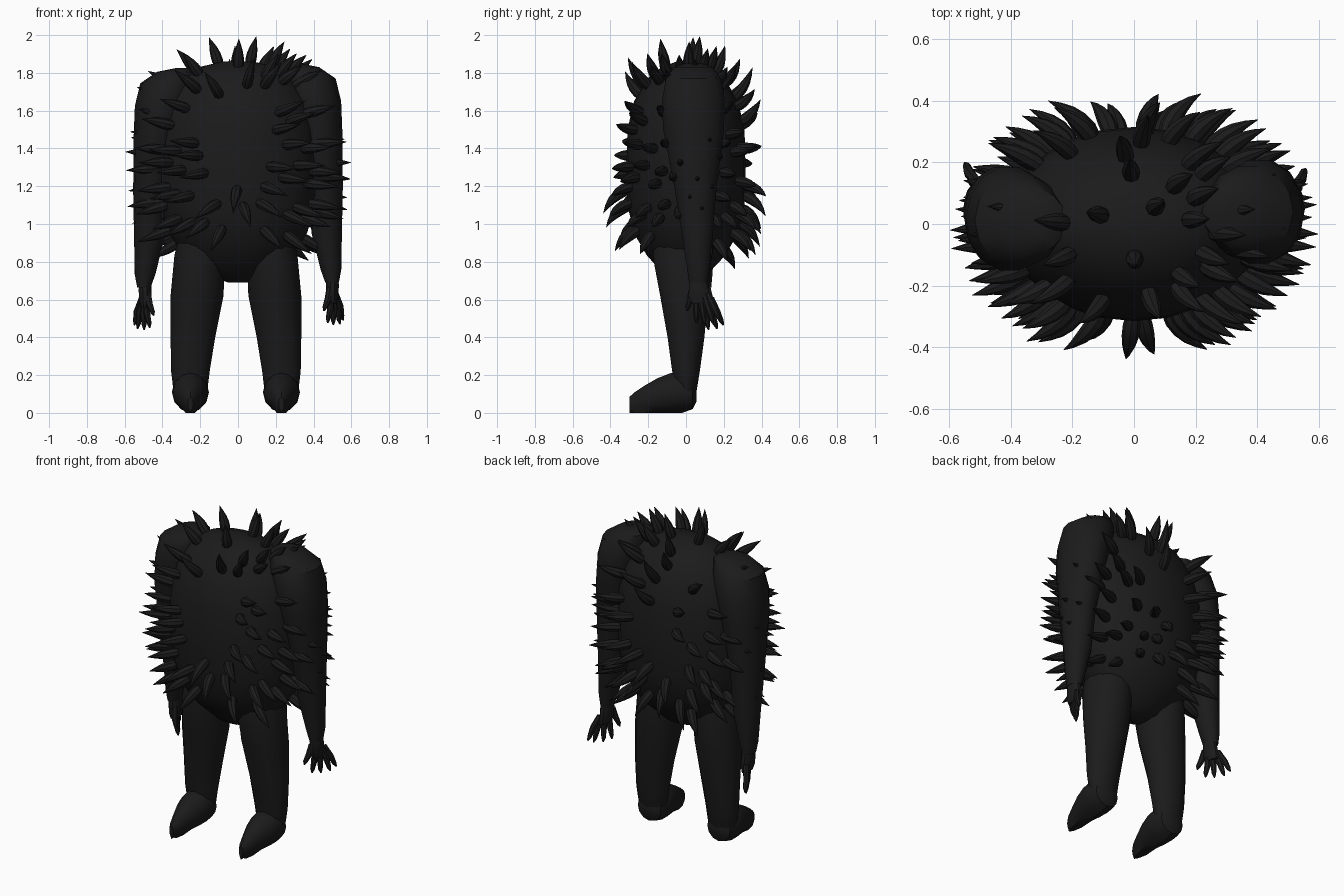
import bpy, bmesh, math, random
from mathutils import Vector
from mathutils.bvhtree import BVHTree

if "Cube" in bpy.data.objects:
    bpy.data.objects.remove(bpy.data.objects["Cube"])

random.seed(4)
mat = bpy.data.materials.new("dark_fur")
mat.diffuse_color = (0.011, 0.011, 0.011, 1)
mat.use_nodes = True
mat.node_tree.nodes["Principled BSDF"].inputs["Base Color"].default_value = mat.diffuse_color


def finish(bm, name):
    bmesh.ops.recalc_face_normals(bm, faces=bm.faces)
    me = bpy.data.meshes.new(name)
    bm.to_mesh(me)
    ob = bpy.data.objects.new(name, me)
    bpy.context.collection.objects.link(ob)
    me.materials.append(mat)
    bpy.context.view_layer.objects.active = ob
    ob.select_set(True)
    bpy.ops.object.shade_smooth_by_angle(angle=math.radians(35))
    ob.select_set(False)
    return ob


def tube(bm, rings, n):
    """Skin rings given as (centre, axis_u, axis_v) and cap both ends."""
    loops = []
    for c, u, v in rings:
        loops.append([bm.verts.new(c + u * math.cos(2 * math.pi * i / n) + v * math.sin(2 * math.pi * i / n))
                      for i in range(n)])
    for a, b in zip(loops, loops[1:]):
        for i in range(n):
            bm.faces.new((a[i], a[(i + 1) % n], b[(i + 1) % n], b[i]))
    bm.faces.new(loops[0][::-1])
    bm.faces.new(loops[-1])


def upright(bm, sections, n, side=1, shift=(0, 0, 0)):
    """Horizontal elliptical sections (z, cx, cy, rx, ry)."""
    tube(bm, [(Vector((side * cx, cy, z)) + Vector(shift), Vector((rx, 0, 0)), Vector((0, ry, 0)))
              for z, cx, cy, rx, ry in sections], n)


def path(bm, pts, radii, n):
    """Round tube along points."""
    rings = []
    for i, p in enumerate(pts):
        d = (pts[min(i + 1, len(pts) - 1)] - pts[max(i - 1, 0)]).normalized()
        u = d.orthogonal().normalized()
        if i:
            u = (prev - d * prev.dot(d)).normalized()
        prev = u
        rings.append((p, u * radii[i], d.cross(u) * radii[i]))
    tube(bm, rings, n)


# Egg-shaped body
bm = bmesh.new()
body = [(.69, .05, .04), (.72, .14, .10), (.83, .285, .205), (.95, .365, .275), (1.1, .41, .31),
        (1.3, .42, .315), (1.5, .41, .31), (1.65, .375, .275), (1.77, .30, .205),
        (1.83, .21, .13), (1.86, .08, .05)]
upright(bm, [(z, 0, 0, rx, ry) for z, rx, ry in body], 24)
bmesh.ops.recalc_face_normals(bm, faces=bm.faces)
tree = BVHTree.FromBMesh(bm)
finish(bm, "body")

# Curved spikes fanning away from the bare front and back patches
bm = bmesh.new()
mid = Vector((0, 0, 1.3))
count = 210
for k in range(count):
    y = 1 - 2 * (k + .5) / count
    a = k * math.pi * (3 - math.sqrt(5))
    r = math.sqrt(1 - y * y)
    d = Vector((.42 * r * math.cos(a), .315 * y, .56 * r * math.sin(a)))
    d += Vector((random.uniform(-.04, .04), 0, random.uniform(-.04, .04)))
    hit, nor, _, _ = tree.ray_cast(mid, d.normalized())
    drop, length = random.random(), random.uniform(.18, .205)
    if hit is None or hit.z < (.93 if hit.y < 0 else .84):
        continue
    if math.hypot(hit.x / .42, (hit.z - 1.36) / .55) < .3:
        continue
    if hit.z > 1.45 and drop < .45:
        continue
    if nor.dot(hit - mid) < 0:
        nor = -nor
    out = Vector((hit.x, 0, (hit.z - 1.36) * .4)).normalized()
    if hit.z > 1.74:
        length = .165
    p = hit - nor * .02
    pts = [p.copy()]
    for s in range(5):
        t = s / 4
        p = p + (nor * (1 - .4 * t) + out * (.35 + .75 * t)).normalized() * length / 5
        pts.append(p.copy())
    path(bm, pts, [.022, .029, .028, .022, .012, .001], 8)
finish(bm, "spikes")

arm = [(1.85, .29, .04, .04, .05), (1.83, .325, .04, .105, .105), (1.77, .37, .04, .147, .15),
       (1.65, .403, .04, .143, .172), (1.5, .43, .04, .122, .165), (1.2, .46, .05, .095, .115),
       (.95, .47, .06, .08, .085), (.76, .492, .065, .055, .06), (.69, .498, .065, .036, .05)]
leg = [(.95, .17, -.02, .12, .14), (.83, .18, -.02, .135, .16), (.62, .195, -.01, .14, .13),
       (.4, .217, 0, .118, .1), (.22, .23, 0, .102, .075), (.12, .23, 0, .09, .058),
       (.06, .23, 0, .06, .04)]
foot = [(.055, .095, .035, .045), (.035, .1, .08, .08), (-.02, .11, .105, .098), (-.08, .107, .104, .092),
        (-.15, .094, .09, .075), (-.22, .074, .07, .05), (-.275, .057, .05, .03), (-.3, .048, .036, .014)]
fingers = [(.455, .005, .54), (.475, .055, .475), (.505, .1, .465), (.54, .145, .47), (.557, .178, .49)]

for side, label in ((1, "right"), (-1, "left")):
    left = side < 0

    # Arm; the left one hangs lower and slants forward at the shoulder
    def slant(z):
        return -.03 + .045 * (1.8 - z) if left else 0
    bm = bmesh.new()
    drop = (0, 0, -.025 if left else 0)
    upright(bm, [(z, cx, cy + slant(z), rx, ry) for z, cx, cy, rx, ry in arm], 14, side, drop)
    finish(bm, label + "_arm")

    # Hand with palm and spread fingers
    bm = bmesh.new()
    hshift = Vector((.008 if left else 0, slant(.7), drop[2]))
    upright(bm, [(.74, .497, .065, .03, .04), (.68, .5, .065, .034, .05), (.62, .5, .07, .032, .06),
                 (.58, .503, .078, .02, .05)], 10, side, hshift)
    for i, (x, y, z) in enumerate(fingers):
        start = Vector((side * (.485 + .008 * i), .035 + .02 * i, .66 if i == 0 else .63)) + hshift
        tip = Vector((side * x, y, z)) + hshift
        bend = (start + tip) / 2 + Vector((side * .006, 0, 0))
        path(bm, [start, bend, start.lerp(tip, .85), tip], [.017, .018, .013, .004], 7)
    finish(bm, label + "_hand")

    # Leg
    bm = bmesh.new()
    lshift = Vector((-.022 if left else 0, 0, 0))
    upright(bm, leg, 14, side, lshift)
    finish(bm, label + "_leg")

    # Pointed foot
    bm = bmesh.new()
    tube(bm, [(Vector((side * .23, y, zc)) + lshift, Vector((rx, 0, 0)), Vector((0, 0, rz)))
              for y, zc, rz, rx in foot], 12)
    for v in bm.verts:
        if v.co.z < .015:
            v.co.z = 0
    finish(bm, label + "_foot")
